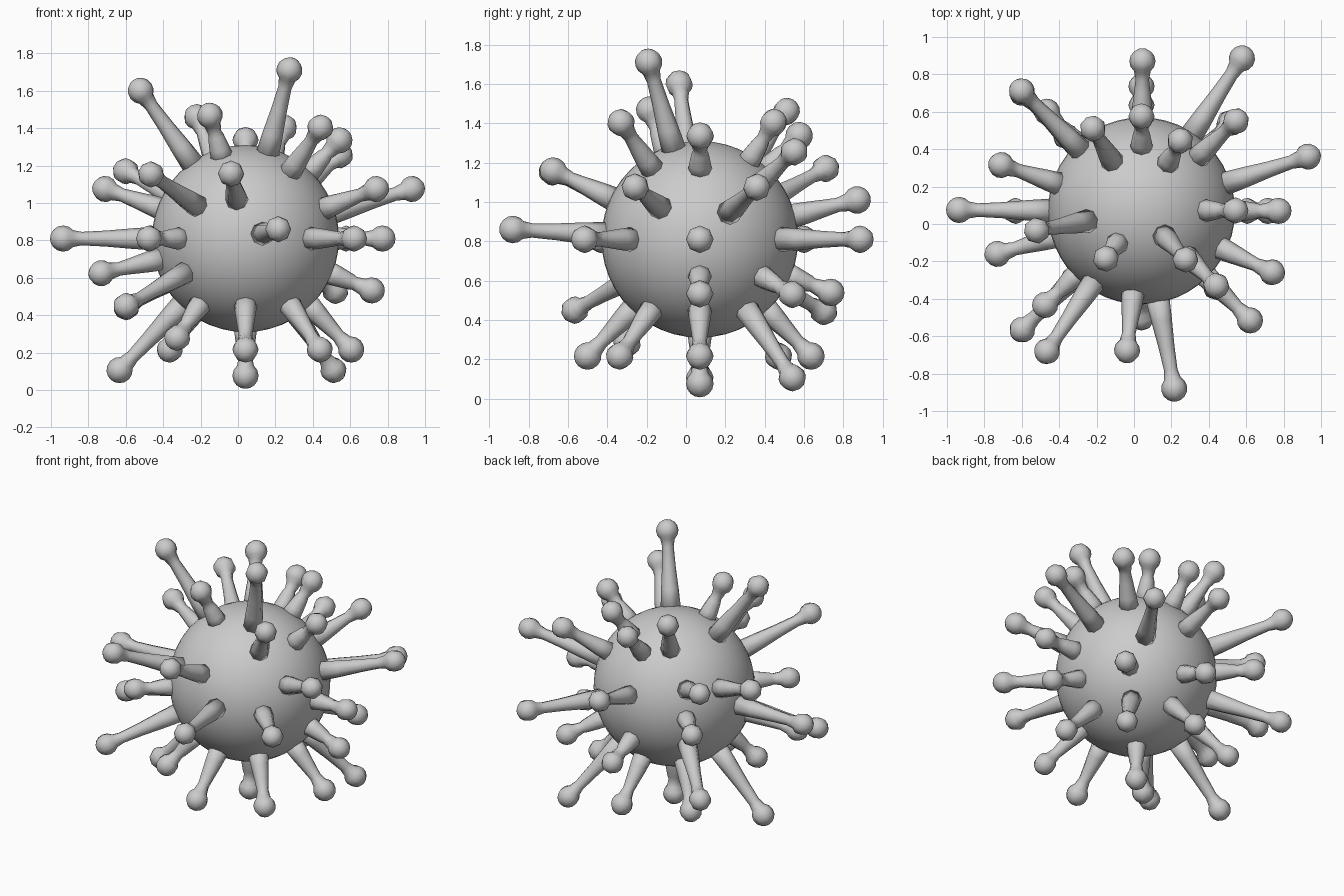
import bpy, bmesh, math
from mathutils import Vector

if "Cube" in bpy.data.objects:
    bpy.data.objects.remove(bpy.data.objects["Cube"])

CENTRE = Vector((0.04, 0.07, 0.81))
RADIUS = 0.5
SIDES = 8
BALL = 0.07

# centres of the spike knobs, from the top ring down
KNOBS = [
    (-.52, -.035, 1.60), (.275, -.19, 1.71), (-.22, .51, 1.46), (-.15, -.185, 1.467),
    (.04, .575, 1.337), (.247, .445, 1.403), (.44, -.33, 1.403), (.542, .072, 1.335),
    (.545, .55, 1.255),
    (.738, -.258, 1.075), (.93, .36, 1.075), (-.71, .315, 1.075), (-.465, -.68, 1.153),
    (-.037, -.675, 1.157), (-.60, .71, 1.17), (.045, .87, 1.01), (.215, -.88, .86),
    (-.935, .075, .81), (-.475, -.433, .81), (-.465, .60, .81), (.62, -.515, .81),
    (.772, .07, .81), (.577, .885, .81),
    (-.73, -.16, .625), (-.597, -.565, .45), (-.597, .70, .443), (.715, .07, .533),
    (.52, .54, .53), (.04, .736, .54),
    (-.633, .07, .107), (-.365, .47, .216), (-.325, -.30, .28), (.04, -.50, .217),
    (.04, .635, .217), (.04, .07, .077), (.437, -.337, .217), (.51, .54, .107),
    (.605, .07, .217),
]


def finish(bm, name):
    bmesh.ops.recalc_face_normals(bm, faces=bm.faces)
    for f in bm.faces:
        f.smooth = True
    mesh = bpy.data.meshes.new(name)
    bm.to_mesh(mesh)
    bm.free()
    obj = bpy.data.objects.new(name, mesh)
    bpy.context.collection.objects.link(obj)
    return obj


def spike(name, knob):
    """Flared stem and round knob, turned around the radial axis."""
    axis = Vector(knob) - CENTRE
    d = axis.length
    start = RADIUS - 0.04
    span = d - start
    profile = [(.065, start), (.055, start + .28 * span), (.043, start + .55 * span),
               (.036, d - .1)]
    for deg in (140, 115, 90, 65, 42, 20):
        a = math.radians(deg)
        profile.append((BALL * math.sin(a), d + BALL * math.cos(a)))
    bm = bmesh.new()
    rings = []
    for r, h in profile:
        rings.append([bm.verts.new((r * math.cos(2 * math.pi * i / SIDES),
                                    r * math.sin(2 * math.pi * i / SIDES), h))
                      for i in range(SIDES)])
    for a, b in zip(rings, rings[1:]):
        for i in range(SIDES):
            j = (i + 1) % SIDES
            bm.faces.new((a[i], a[j], b[j], b[i]))
    bm.faces.new(rings[0])
    pole = bm.verts.new((0, 0, d + BALL))
    for i in range(SIDES):
        bm.faces.new((rings[-1][i], rings[-1][(i + 1) % SIDES], pole))
    obj = finish(bm, name)
    obj.rotation_mode = 'QUATERNION'
    obj.rotation_quaternion = axis.to_track_quat('Z', 'Y')
    obj.location = CENTRE


# round body
bm = bmesh.new()
bmesh.ops.create_uvsphere(bm, u_segments=48, v_segments=24, radius=RADIUS)
body = finish(bm, "body")
body.location = CENTRE

# spikes all around
for n, k in enumerate(KNOBS, 1):
    spike(f"spike_{n:02d}", k)
